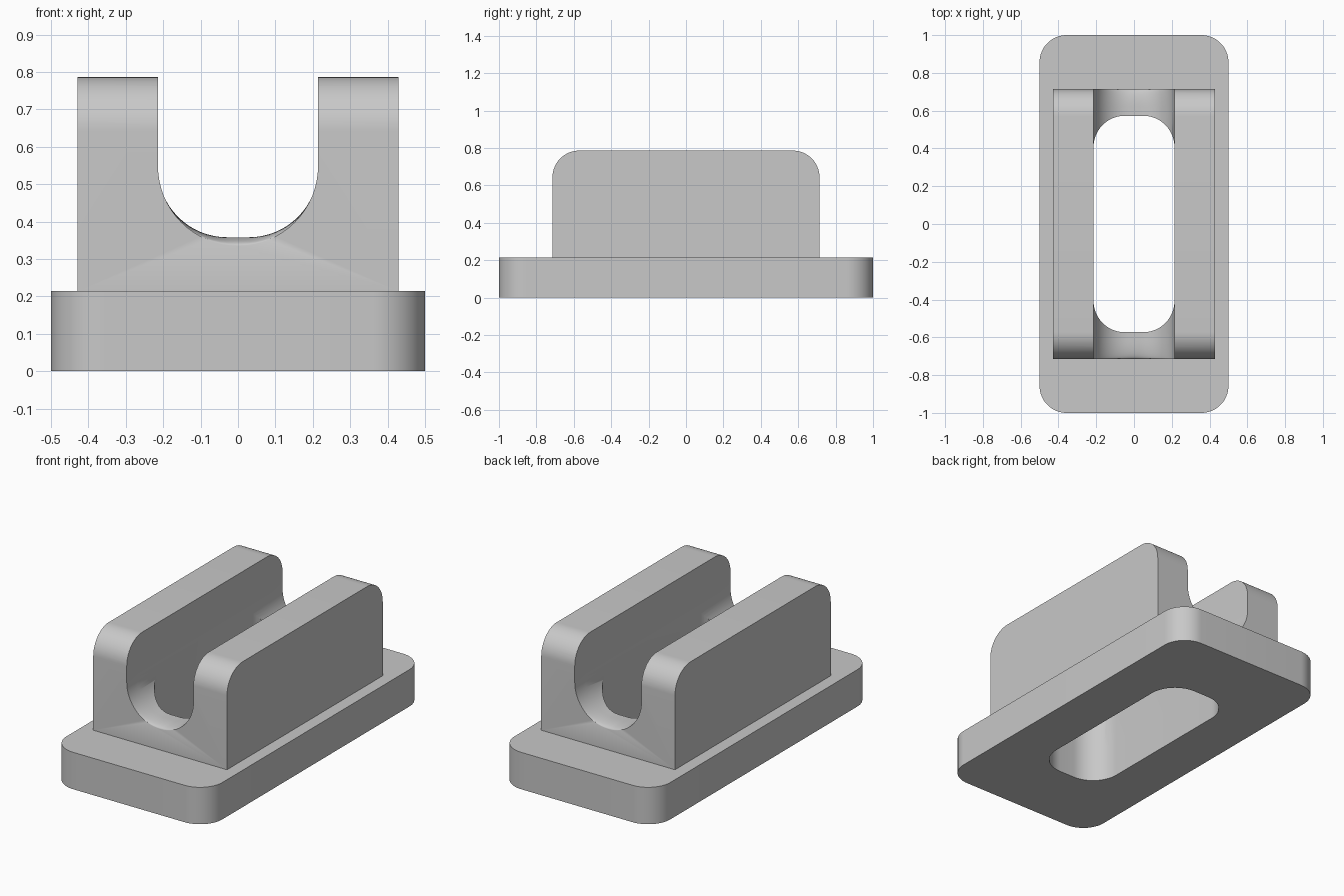
import bpy, bmesh
from math import sin, cos, pi, sqrt, radians
from mathutils import Vector

if "Cube" in bpy.data.objects:
    bpy.data.objects.remove(bpy.data.objects["Cube"], do_unlink=True)

grey = bpy.data.materials.new("plain grey")
grey.use_nodes = True
grey.diffuse_color = (0.58, 0.58, 0.58, 1)
grey.node_tree.nodes["Principled BSDF"].inputs["Base Color"].default_value = grey.diffuse_color


def arc(cx, cy, r, start, end, n=16):
    steps = [start + (end - start) * i / n for i in range(n + 1)]
    return [(cx + r * cos(radians(a)), cy + r * sin(radians(a))) for a in steps]


def rounded_rect(w, h, r):
    pts = []
    for sx, sy, a in ((1, 1, 0), (-1, 1, 90), (-1, -1, 180), (1, -1, 270)):
        pts += arc(sx * (w - r), sy * (h - r), r, a, a + 90)
    return pts


def loft(name, rings):
    """Skin a closed solid through matching rings of points."""
    bm = bmesh.new()
    loops = [[bm.verts.new(p) for p in ring] for ring in rings]
    for a, b in zip(loops, loops[1:]):
        for i in range(len(a)):
            j = (i + 1) % len(a)
            bm.faces.new((a[i], a[j], b[j], b[i]))
    bm.faces.new(loops[0])
    bm.faces.new(loops[-1])
    bmesh.ops.recalc_face_normals(bm, faces=bm.faces)
    mesh = bpy.data.meshes.new(name)
    bm.to_mesh(mesh)
    bm.free()
    mesh.materials.append(grey)
    obj = bpy.data.objects.new(name, mesh)
    bpy.context.collection.objects.link(obj)
    return obj


def select(obj):
    bpy.ops.object.select_all(action="DESELECT")
    obj.select_set(True)
    bpy.context.view_layer.objects.active = obj


def cut(obj, cutter):
    mod = obj.modifiers.new("cut", "BOOLEAN")
    mod.operation, mod.solver, mod.object = "DIFFERENCE", "EXACT", cutter
    select(obj)
    bpy.ops.object.modifier_apply(modifier=mod.name)


HALF, BASE_TOP, TOP, ROUND = 0.214, 0.214, 0.786, 0.143

# Base plate with rounded corners
plate = rounded_rect(0.5, 1.0, ROUND)
base = loft("base_plate", [[(x, y, z) for x, y in plate] for z in (0, BASE_TOP)])

# Body block with rounded upper ends
side = [(-0.714, BASE_TOP), (0.714, BASE_TOP)]
side += arc(0.714 - ROUND, TOP - ROUND, ROUND, 0, 90)
side += arc(ROUND - 0.714, TOP - ROUND, ROUND, 90, 180)
body = loft("channel_body", [[(x, y, z) for y, z in side] for x in (-0.429, 0.429)])


# Channel cutter: a U section that dips gently towards both ends
def u_section(y):
    s = min(1, max(0, (abs(y) - 0.62) / 0.094))
    t = 1 - sqrt(1 - s * s)
    r = 0.185 + t * (HALF - 0.185)
    cz = 0.358 - 0.023 * t + r
    pts = [(-HALF, 1.0)] + arc(r - HALF - 0.0001, cz, r, 180, 270)
    pts += arc(HALF + 0.0001 - r, cz, r, 270, 360) + [(HALF, 1.0)]
    return [(x, y, z) for x, z in pts]


rim = [0.62 + 0.094 * sin(pi / 2 * i / 10) for i in range(11)] + [0.76]
channel = loft("channel_cutter", [u_section(y) for y in [-v for v in reversed(rim)] + rim])

# Slot cutter running down through the floor
outline = rounded_rect(HALF, 0.573, 0.165)
slot = loft("slot_cutter", [[(x, y, z) for x, y in outline] for z in (-0.1, 1.0)])

cut(body, channel)
cut(body, slot)
cut(base, slot)
for helper in (channel, slot):
    bpy.data.objects.remove(helper, do_unlink=True)

for part in (base, body):
    select(part)
    bpy.ops.object.shade_smooth_by_angle(angle=radians(30))
